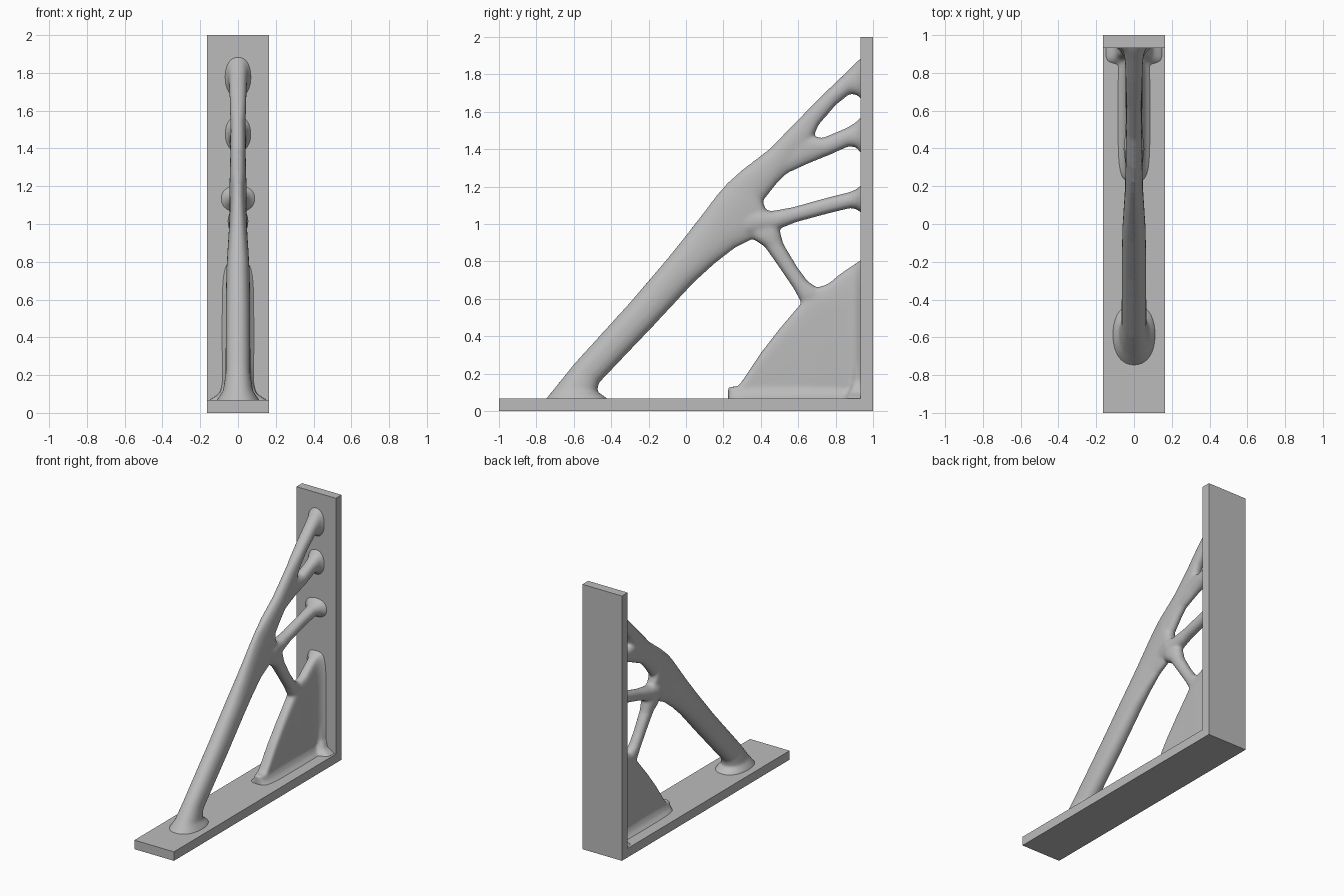
import bpy, bmesh, math
from mathutils import Vector

cube = bpy.data.objects.get("Cube")
if cube:
    bpy.data.objects.remove(cube)

grey = bpy.data.materials.new("plain grey")
grey.use_nodes = True
grey.diffuse_color = (0.5, 0.5, 0.5, 1)
grey.node_tree.nodes["Principled BSDF"].inputs["Base Color"].default_value = grey.diffuse_color

HALF_WIDTH, PLATE = 0.165, 0.068


def finish(bm, name):
    bmesh.ops.recalc_face_normals(bm, faces=bm.faces)
    mesh = bpy.data.meshes.new(name)
    bm.to_mesh(mesh)
    bm.free()
    mesh.materials.append(grey)
    obj = bpy.data.objects.new(name, mesh)
    bpy.context.collection.objects.link(obj)
    return obj


def loft(bm, sections, boxy=1.0, sides=28):
    """Skin rounded sections; each is (y, z) of one edge, (y, z) of the other, half thickness."""
    rings = []
    for y1, z1, y2, z2, w in sections:
        mid = Vector((0, (y1 + y2) / 2, (z1 + z2) / 2))
        arm = Vector((0, (y1 - y2) / 2, (z1 - z2) / 2))
        ring = []
        for i in range(sides):
            a = math.tau * i / sides
            c, s = math.cos(a), math.sin(a)
            c = math.copysign(abs(c) ** boxy, c)
            s = math.copysign(abs(s) ** boxy, s)
            ring.append(bm.verts.new(mid + arm * c + Vector((w * s, 0, 0))))
        rings.append(ring)
    for a, b in zip(rings, rings[1:]):
        for i in range(sides):
            j = (i + 1) % sides
            bm.faces.new((a[i], a[j], b[j], b[i]))
    bm.faces.new(rings[0])
    bm.faces.new(rings[-1])


# Right-angled plate: floor and wall in one piece
bm = bmesh.new()
inner = 1 - PLATE
outline = [(-1, 0), (1, 0), (1, 2), (inner, 2), (inner, PLATE), (-1, PLATE)]
face = bm.faces.new([bm.verts.new((-HALF_WIDTH, y, z)) for y, z in outline])
side = bmesh.ops.extrude_face_region(bm, geom=[face])["geom"]
bmesh.ops.translate(bm, vec=(2 * HALF_WIDTH, 0, 0),
                    verts=[v for v in side if isinstance(v, bmesh.types.BMVert)])
finish(bm, "angle_plate")

# Main strut, running on into the top branch
main_strut = [
    (-.78, .03, -.39, .03, .13), (-.745, .07, -.43, .075, .11), (-.70, .125, -.475, .105, .08),
    (-.6, .25, -.465, .15, .066), (-.3, .58, -.165, .465, .065), (-.1, .815, .04, .685, .062),
    (0, .94, .15, .785, .055), (.1, 1.07, .26, .87, .048), (.16, 1.15, .35, .915, .046),
    (.22, 1.22, .46, 1.0, .046), (.3, 1.29, .41, 1.12, .045), (.45, 1.405, .52, 1.26, .042),
    (.6, 1.56, .66, 1.42, .04), (.66, 1.62, .71, 1.53, .042), (.75, 1.71, .80, 1.635, .045),
    (.86, 1.815, .875, 1.695, .048), (.91, 1.865, .915, 1.69, .056), (.95, 1.90, .95, 1.65, .08),
]
middle_branch = [
    (.33, 1.28, .40, 1.13, .035), (.5, 1.42, .54, 1.27, .038), (.62, 1.48, .66, 1.325, .04),
    (.73, 1.46, .77, 1.37, .045), (.86, 1.515, .87, 1.415, .045), (.91, 1.545, .91, 1.41, .053),
    (.95, 1.59, .95, 1.36, .08),
]
lower_branch = [
    (.30, 1.08, .32, .93, .045), (.38, 1.08, .41, .95, .056), (.46, 1.07, .49, .97, .048),
    (.57, 1.09, .59, 1.01, .042), (.75, 1.14, .765, 1.057, .04), (.87, 1.17, .88, 1.085, .046),
    (.91, 1.185, .91, 1.08, .065), (.95, 1.22, .95, 1.05, .11),
]
tie = [
    (.31, .98, .48, 1.05, .045), (.365, .915, .505, .955, .05), (.42, .88, .52, .895, .044),
    (.5, .765, .595, .77, .04), (.575, .655, .65, .695, .04), (.61, .59, .71, .655, .042),
    (.64, .54, .78, .64, .035),
]
# Gusset web, swept from its tip back to the wall
gusset = [(y, .03, y, top, w) for y, top, w in (
    (.23, .07, .04), (.3, .16, .042), (.4, .31, .043), (.5, .44, .043), (.61, .57, .044),
    (.65, .625, .045), (.7, .66, .046), (.76, .68, .046), (.82, .73, .046), (.88, .772, .048),
    (.91, .79, .06), (.93, .805, .08), (.95, .82, .11))]
# Flare where the gusset meets the floor, and the wider one in the corner
gusset_foot = [(.225, z, .96, z, w) for z, w in ((.04, .11), (.068, .085), (.09, .06), (.13, .042))]
corner_flare = [(.98 - 2.2 * r, z, .98, z, w) for z, w, r in (
    (.04, .17, .07), (.07, .15, .06), (.1, .1, .05), (.16, .075, .04), (.3, .065, .035))]

bm = bmesh.new()
for limb in (main_strut, middle_branch, lower_branch, tie):
    loft(bm, limb, 0.9)
for web in (gusset, gusset_foot, corner_flare):
    loft(bm, web, 0.45)
brace = finish(bm, "branching_brace")

# Fuse the limbs and soften their joints
fuse = brace.modifiers.new("fuse", 'REMESH')
fuse.mode = 'VOXEL'
fuse.voxel_size = 0.009
fuse.use_smooth_shade = True
soften = brace.modifiers.new("soften", 'SMOOTH')
soften.factor = 0.5
soften.iterations = 12
